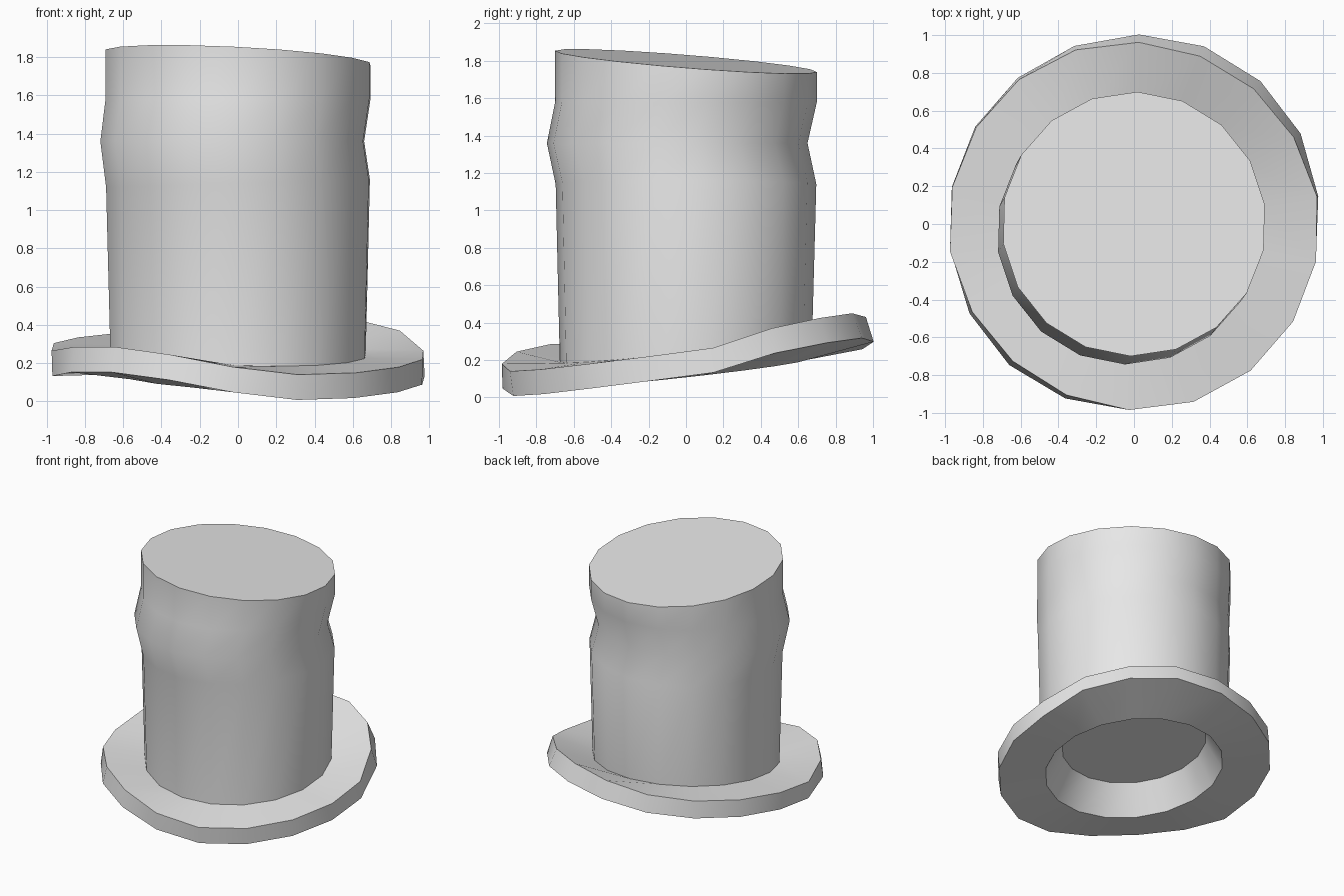
import bpy, bmesh, math

default = bpy.data.objects.get("Cube")
if default:
    bpy.data.objects.remove(default, do_unlink=True)

SIDES = 18
THICK = 0.132
ANGLES = [math.radians(8.5 + 20 * i) for i in range(SIDES)]

# Height of the wavy upper brim edge, counter-clockwise from the left side
EDGE = [.265, .37, .425, .45, .43, .39, .36, .335, .305,
        .265, .285, .285, .245, .18, .14, .15, .18, .22]

grey = bpy.data.materials.new("light_grey")
grey.use_nodes = True
grey.diffuse_color = (0.8, 0.8, 0.8, 1)
grey.node_tree.nodes["Principled BSDF"].inputs["Base Color"].default_value = (0.8, 0.8, 0.8, 1)


def seam_z(x, y):
    """Tilted plane where the crown meets the brim."""
    return 0.262 - 0.035 * x + 0.11 * y


def ring(radius, height, cx=0.0, cy=0.0):
    """One loop of points; height is a function of x and y."""
    pts = []
    for a in ANGLES:
        x, y = cx + radius * math.cos(a), cy + radius * math.sin(a)
        pts.append((x, y, height(x, y)))
    return pts


def loft(name, rings, cap_first=False, cap_last=False):
    """Bridge successive rings into one smooth object with sharp rims."""
    bm = bmesh.new()
    loops = [[bm.verts.new(p) for p in r] for r in rings]
    for low, high in zip(loops, loops[1:]):
        for i in range(SIDES):
            j = (i + 1) % SIDES
            bm.faces.new((low[i], low[j], high[j], high[i]))
    if cap_first:
        bm.faces.new(loops[0][::-1])
    if cap_last:
        bm.faces.new(loops[-1])
    mesh = bpy.data.meshes.new(name)
    bm.to_mesh(mesh)
    bm.free()
    mesh.materials.append(grey)
    obj = bpy.data.objects.new(name, mesh)
    bpy.context.collection.objects.link(obj)
    bpy.ops.object.select_all(action="DESELECT")
    obj.select_set(True)
    bpy.context.view_layer.objects.active = obj
    bpy.ops.object.shade_smooth_by_angle(angle=math.radians(35))
    return obj


# Brim: shallow tapered recess, underside, rim wall square to the slope, top
seam = ring(0.675, seam_z)
rim_top, rim_bottom = [], []
for a, z, inner in zip(ANGLES, EDGE, seam):
    lean = (z - inner[2]) / 0.3 * THICK / 2
    for pts, r, h in ((rim_top, 0.983 - lean, z), (rim_bottom, 0.983 + lean, z - THICK)):
        pts.append((r * math.cos(a), r * math.sin(a), h))

loft("brim", [
    ring(0.52, lambda x, y: seam_z(x, y) + 0.08),
    ring(0.64, lambda x, y: seam_z(x, y) - THICK),
    rim_bottom,
    rim_top,
    seam,
], cap_first=True)

# Crown: slightly flared tube with a dented band and a tilted flat top
loft("crown", [
    seam,
    ring(0.697, lambda x, y: 1.14 + 0.03 * x),
    ring(0.697, lambda x, y: 1.36, -0.03, -0.047),
    ring(0.7, lambda x, y: 1.58),
    ring(0.7, lambda x, y: 1.797 - 0.05 * x - 0.08 * y),
], cap_last=True)
